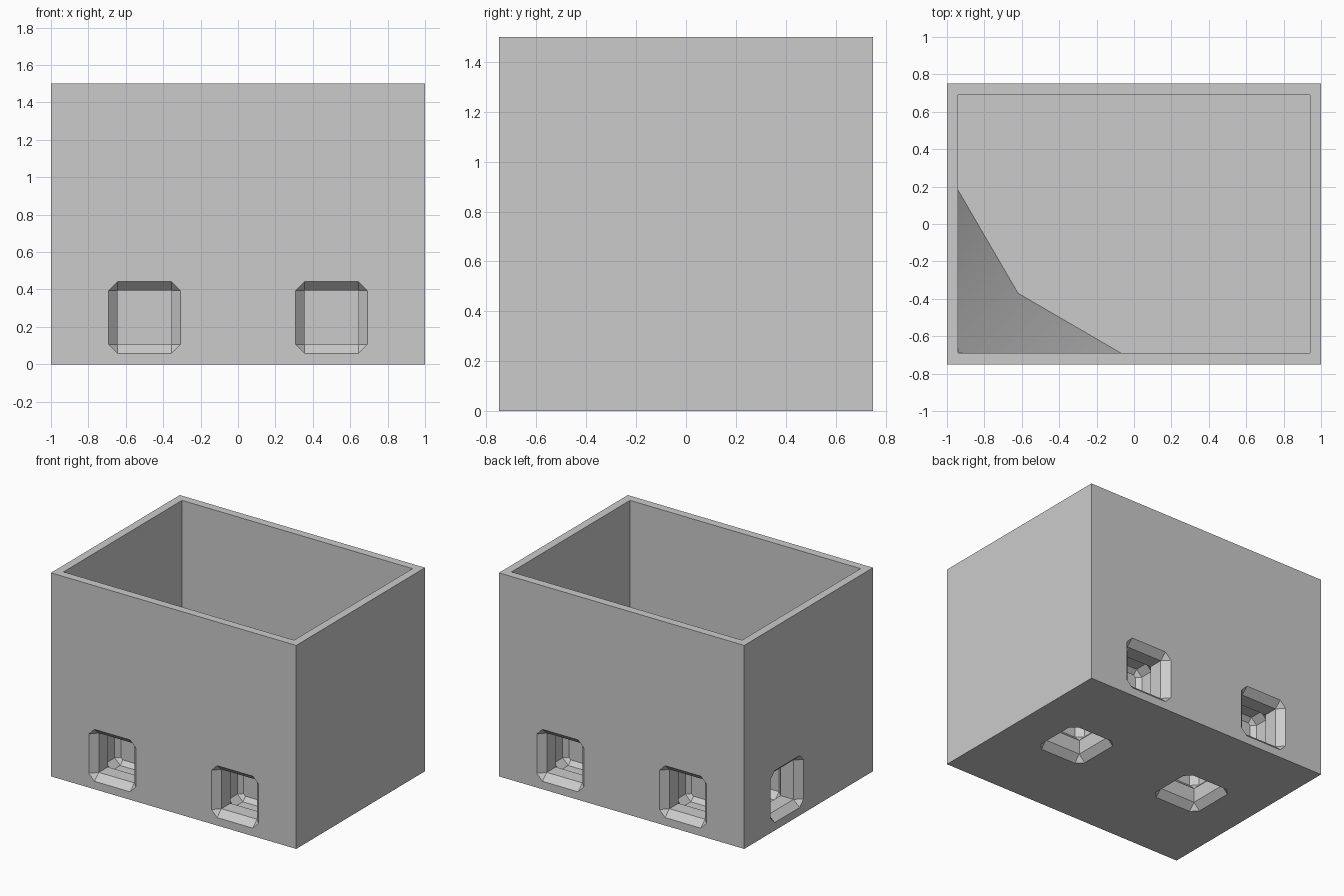
import bpy, bmesh, math
from mathutils import Matrix, Vector

cube = bpy.data.objects.get("Cube")
if cube:
    bpy.data.objects.remove(cube, do_unlink=True)

grey = bpy.data.materials.new("plain_grey")
grey.use_nodes = True
colour = (0.6, 0.6, 0.6, 1)
grey.diffuse_color = colour
grey.node_tree.nodes["Principled BSDF"].inputs["Base Color"].default_value = colour


def add_object(name, bm):
    bmesh.ops.recalc_face_normals(bm, faces=bm.faces)
    mesh = bpy.data.meshes.new(name)
    bm.to_mesh(mesh)
    bm.free()
    mesh.materials.append(grey)
    obj = bpy.data.objects.new(name, mesh)
    bpy.context.collection.objects.link(obj)
    return obj


def box(name, size, centre):
    bm = bmesh.new()
    bmesh.ops.create_cube(bm, size=1)
    bmesh.ops.scale(bm, vec=size, verts=bm.verts)
    bmesh.ops.translate(bm, vec=centre, verts=bm.verts)
    return add_object(name, bm)


# Socket cutter: square neck that widens to a chamfered chamber
NECK = 0.145
SOCKET = [(-0.02, 0.21), (0.05, NECK), (0.155, NECK),
          (0.2, 0.19), (0.3, 0.19), (0.33, 0.16)]


def socket_cutter(position, inward):
    bm = bmesh.new()
    rings = []
    for depth, half in SOCKET:
        ring = []
        for i in range(4):
            turn = Matrix.Rotation(i * math.pi / 2, 3, 'Z')
            for corner in ((half, -NECK), (half, NECK)):
                ring.append(bm.verts.new(turn @ Vector((*corner, depth))))
        rings.append(ring)
    for a, b in zip(rings, rings[1:]):
        for i in range(8):
            j = (i + 1) % 8
            bm.faces.new((a[i], a[j], b[j], b[i]))
    bm.faces.new(rings[0])
    bm.faces.new(rings[-1])
    bmesh.ops.remove_doubles(bm, verts=bm.verts, dist=0.0001)
    turn = Vector((0, 0, 1)).rotation_difference(Vector(inward)).to_matrix().to_4x4()
    bm.transform(Matrix.Translation(position) @ turn)
    return add_object("socket_cutter", bm)


def cut(target, cutter):
    cutter.hide_render = True
    mod = target.modifiers.new("cut", 'BOOLEAN')
    mod.operation = 'DIFFERENCE'
    mod.solver = 'EXACT'
    mod.object = cutter
    bpy.context.view_layer.objects.active = target
    bpy.ops.object.modifier_apply(modifier=mod.name)
    bpy.data.objects.remove(cutter, do_unlink=True)


# Open box with a thick base
FLOOR, TOP = 0.5, 1.5
body = box("open_box", (2, 1.5, TOP), (0, 0, TOP / 2))
cut(body, box("cavity_cutter", (1.88, 1.38, 1.2), (0, 0, FLOOR + 0.6)))

# Sockets in the four sides and the underside
for s in (-1, 1):
    cut(body, socket_cutter((s * 0.5, -0.75, 0.25), (0, 1, 0)))
    cut(body, socket_cutter((s * 0.5, 0.75, 0.25), (0, -1, 0)))
    cut(body, socket_cutter((s, 0.25, 0.25), (-s, 0, 0)))
    cut(body, socket_cutter((s * 0.5, 0, 0), (0, 0, 1)))

# Steep concave slope filling one inner corner
bm = bmesh.new()
corner = Vector((-0.94, -0.69, FLOOR))
apex, foot, left, middle, right = [
    bm.verts.new(corner + Vector(p)) for p in
    ((0, 0, TOP - FLOOR), (0, 0, 0), (0, 0.87, 0), (0.32, 0.32, 0), (0.87, 0, 0))]
for face in ((apex, left, middle), (apex, middle, right), (apex, foot, left),
             (apex, right, foot), (foot, right, middle, left)):
    bm.faces.new(face)
slope = add_object("corner_slope", bm)
bpy.ops.object.select_all(action='DESELECT')
slope.select_set(True)
bpy.context.view_layer.objects.active = slope
bpy.ops.object.shade_smooth_by_angle(angle=math.radians(40))
